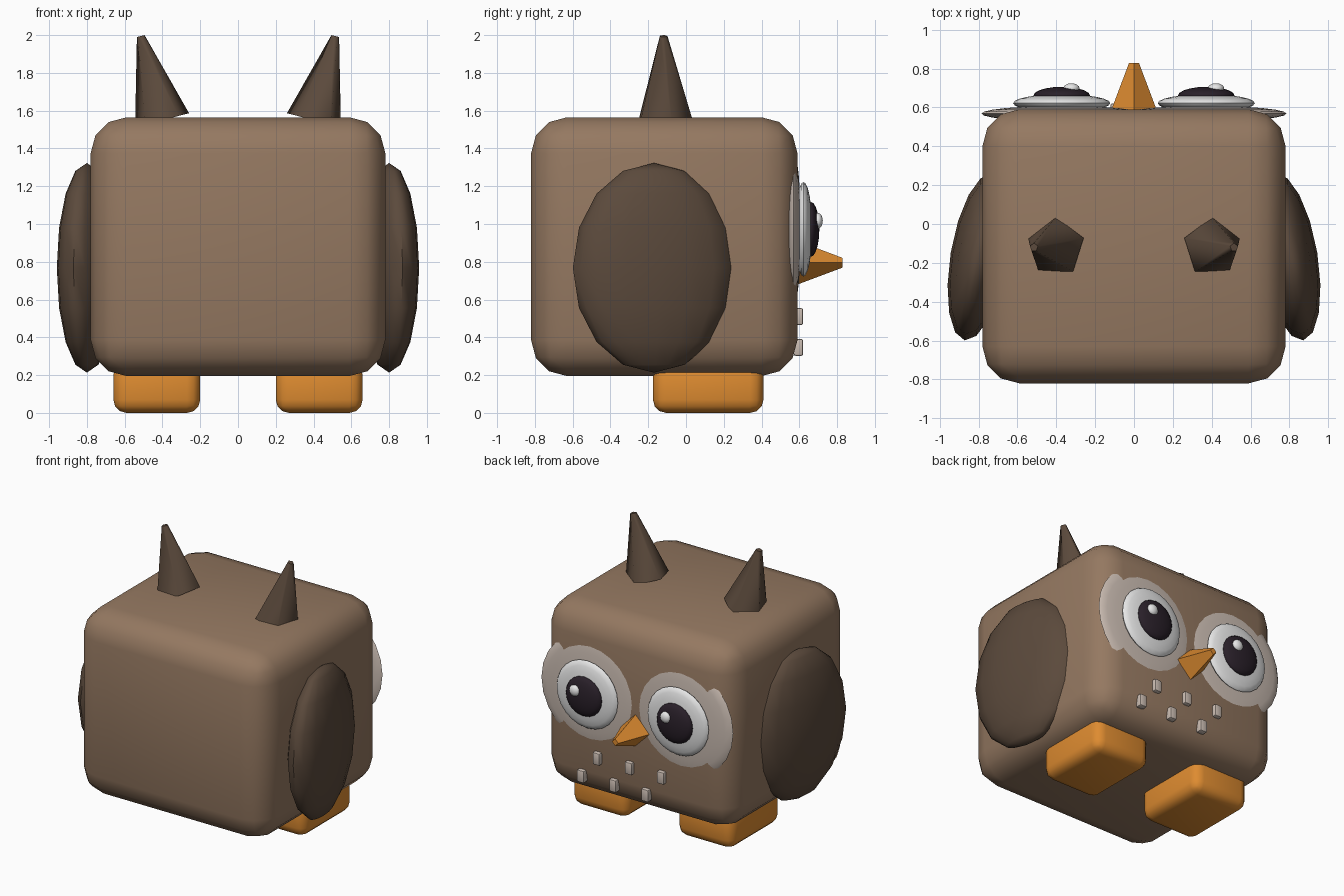
import bpy, math
from mathutils import Vector

if "Cube" in bpy.data.objects:
    bpy.data.objects.remove(bpy.data.objects["Cube"])


def material(name, rgb):
    m = bpy.data.materials.new(name)
    m.diffuse_color = (*rgb, 1)
    m.use_nodes = True
    m.node_tree.nodes["Principled BSDF"].inputs["Base Color"].default_value = m.diffuse_color
    return m


BROWN = material("brown", (0.30, 0.19, 0.12))
DARK = material("dark brown", (0.105, 0.068, 0.045))
ORANGE = material("orange", (0.73, 0.26, 0.03))
CREAM = material("pale feather", (0.60, 0.51, 0.45))
WHITE = material("eye white", (0.88, 0.88, 0.88))
BLACK = material("pupil dark", (0.022, 0.014, 0.022))


def finish(name, mat, angle):
    ob = bpy.context.object
    ob.name = name
    ob.data.materials.append(mat)
    bpy.ops.object.shade_smooth_by_angle(angle=math.radians(angle))
    return ob


def box(name, mat, lo, hi, bevel, segments=3):
    lo, hi = Vector(lo), Vector(hi)
    bpy.ops.mesh.primitive_cube_add(size=1, location=(lo + hi) / 2)
    bpy.context.object.scale = hi - lo
    bpy.ops.object.transform_apply(location=False, rotation=False, scale=True)
    mod = bpy.context.object.modifiers.new("bevel", "BEVEL")
    mod.width, mod.segments = bevel, segments
    bpy.ops.object.modifier_apply(modifier=mod.name)
    return finish(name, mat, 40)


def ellipsoid(name, mat, loc, radii, segs=16, rings=8, turn=0.0, pole_y=False):
    """Ellipsoid with radii (x, y, z), optionally with its poles along y."""
    bpy.ops.mesh.primitive_uv_sphere_add(segments=segs, ring_count=rings, radius=1)
    ob = bpy.context.object
    if pole_y:
        ob.rotation_euler.x = math.pi / 2
        bpy.ops.object.transform_apply(location=False, rotation=True, scale=False)
    ob.scale = radii
    bpy.ops.object.transform_apply(location=False, rotation=False, scale=True)
    ob.location = loc
    ob.rotation_euler.z = turn
    return finish(name, mat, 60)


def cone(name, mat, base, tip, r1, r2, sides):
    base, tip = Vector(base), Vector(tip)
    axis = tip - base
    bpy.ops.mesh.primitive_cone_add(vertices=sides, radius1=r1, radius2=r2,
                                    depth=axis.length, location=(base + tip) / 2)
    # tilt sideways for ears, forwards for the beak
    bpy.context.object.rotation_euler = (-math.atan2(axis.y, axis.z),
                                         math.atan2(axis.x, axis.z), 0)
    return finish(name, mat, 75)


# Body
box("body", BROWN, (-0.78, -0.82, 0.195), (0.78, 0.59, 1.565), 0.19)

for side, s in (("right", 1), ("left", -1)):
    # Feet
    x0, x1 = sorted((0.2 * s, 0.66 * s))
    box(side + "_foot", ORANGE, (x0, -0.175, 0), (x1, 0.41, 0.27), 0.07)
    # Wings
    ellipsoid(side + "_wing", DARK, (0.80 * s, -0.17, 0.768), (0.145, 0.435, 0.555),
              turn=math.radians(9.4) * s)
    # Ear tufts
    cone(side + "_ear_tuft", DARK, (0.402 * s, -0.12, 1.55), (0.515 * s, -0.12, 1.995),
         0.155, 0.022, 5)
    # Eyes: facial disc, white, pupil, highlight
    x, z = 0.372 * s, 0.972
    ellipsoid(side + "_face_disc", CREAM, (x, 0.568, z), (0.413, 0.04, 0.413), 24, 12, pole_y=True)
    ellipsoid(side + "_eye_white", WHITE, (x, 0.622, z), (0.25, 0.046, 0.25), 24, 12, pole_y=True)
    ellipsoid(side + "_pupil", BLACK, (x, 0.66, z), (0.146, 0.046, 0.146), 20, 10, pole_y=True)
    ellipsoid(side + "_eye_highlight", WHITE, (x + 0.05, 0.698, z + 0.045),
              (0.042, 0.026, 0.042), 12, 8, pole_y=True)

# Beak
cone("beak", ORANGE, (0, 0.57, 0.795), (0, 0.828, 0.795), 0.123, 0.026, 4)

# Chest feather marks, two staggered rows
for row, (mid, z) in enumerate(((0.042, 0.51), (0.17, 0.347))):
    for i in (-1, 0, 1):
        x = mid + 0.263 * i
        box(f"chest_mark_{row}_{i + 1}", CREAM, (x - 0.029, 0.57, z - 0.045),
            (x + 0.029, 0.62, z + 0.045), 0.01, 2)
